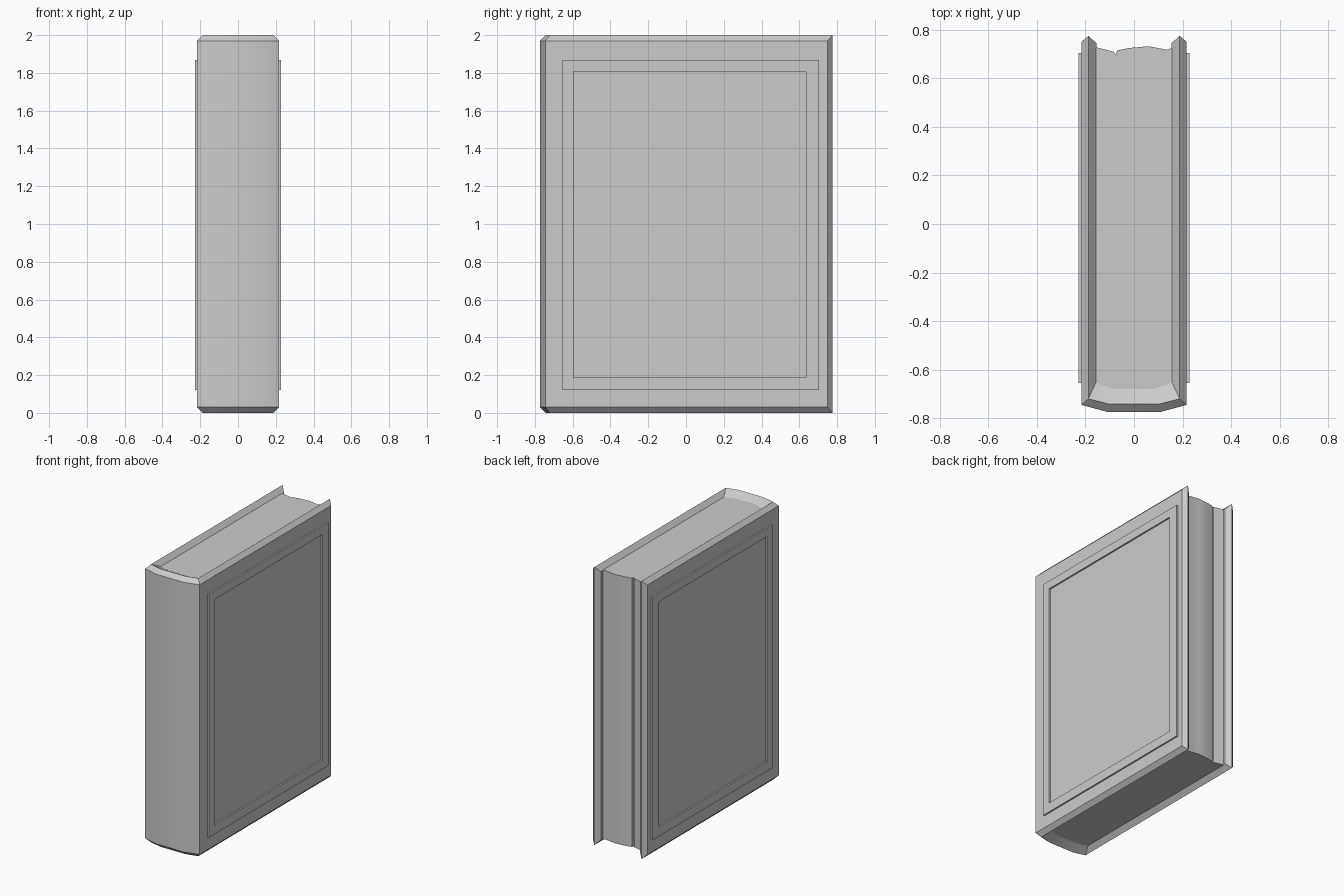
import bpy

if "Cube" in bpy.data.objects:
    bpy.data.objects.remove(bpy.data.objects["Cube"])

H = 2.0


def make(name, verts, faces, smooth=True):
    mesh = bpy.data.meshes.new(name)
    mesh.from_pydata(verts, [], faces)
    obj = bpy.data.objects.new(name, mesh)
    bpy.context.collection.objects.link(obj)
    bpy.ops.object.select_all(action='DESELECT')
    obj.select_set(True)
    bpy.context.view_layer.objects.active = obj
    bpy.ops.object.mode_set(mode='EDIT')
    bpy.ops.mesh.select_all(action='SELECT')
    bpy.ops.mesh.normals_make_consistent(inside=False)
    bpy.ops.object.mode_set(mode='OBJECT')
    if smooth:
        bpy.ops.object.shade_smooth_by_angle(angle=0.52)
    return obj


# Cover: a U-shaped band whose edges come to a ridge.
# Each station holds its outer, ridge and inner points in plan.
half = [
    ((0.217, 0.75), (0.188, 0.775), (0.155, 0.745)),
    ((0.217, -0.745), (0.188, -0.72), (0.155, -0.65)),
    ((0.11, -0.774), (0.10, -0.742), (0.08, -0.678)),
]
stations = half + [tuple((-x, y) for x, y in s) for s in reversed(half)]
verts, faces = [], []
for o, r, i in stations:
    verts += [(*o, 0.03), (*r, 0), (*i, 0.035),
              (*i, H - 0.035), (*r, H), (*o, H - 0.03)]
for s in range(len(stations) - 1):
    a, b = s * 6, s * 6 + 6
    for k in range(6):
        n = (k + 1) % 6
        faces.append((a + k, a + n, b + n, b + k))
for e in (0, (len(stations) - 1) * 6):
    faces += [(e, e + 1, e + 4, e + 5), (e + 1, e + 2, e + 3, e + 4)]
make("cover", verts, faces)

# Page block with a slightly uneven fore edge
outline = [(-0.157, -0.655), (-0.08, -0.68), (0.08, -0.68), (0.157, -0.655),
           (0.157, 0.725), (0.135, 0.718), (0.06, 0.732), (-0.02, 0.725),
           (-0.07, 0.715), (-0.075, 0.698), (-0.085, 0.71), (-0.157, 0.728)]
n = len(outline)
verts = [(x, y, z) for z in (0.033, H - 0.033) for x, y in outline]
faces = [tuple(range(n)), tuple(range(n, 2 * n))]
faces += [(i, (i + 1) % n, n + (i + 1) % n, n + i) for i in range(n)]
make("pages", verts, faces)


# Raised rectangular border on each cover board
def border(name, side):
    def rect(x, y0, y1, z0, z1):
        return [(side * x, y, z) for y, z in
                ((y0, z0), (y1, z0), (y1, z1), (y0, z1))]
    big, small = (-0.655, 0.705, 0.12, 1.868), (-0.595, 0.635, 0.187, 1.808)
    loops = [rect(0.212, *big), rect(0.228, *big),
             rect(0.228, *small), rect(0.212, *small)]
    v = [p for loop in loops for p in loop]
    f = []
    for k in range(4):
        a, b = k * 4, (k + 1) % 4 * 4
        for i in range(4):
            j = (i + 1) % 4
            f.append((a + i, a + j, b + j, b + i))
    make(name, v, f, smooth=False)


border("right_border", 1)
border("left_border", -1)
